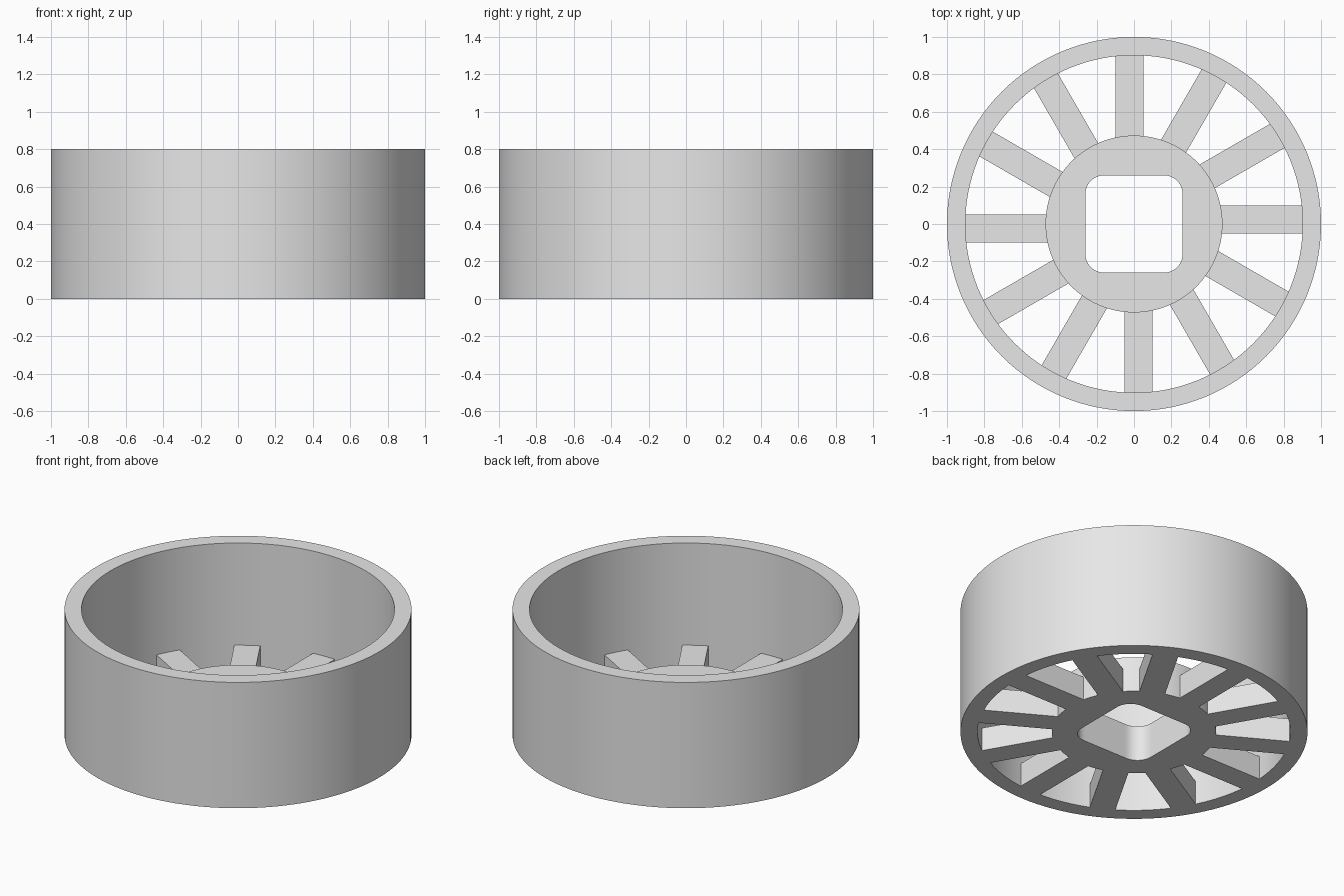
import bpy
import bmesh
import math

if "Cube" in bpy.data.objects:
    bpy.data.objects.remove(bpy.data.objects["Cube"])

SEG = 128
RIM_OUT, RIM_IN, RIM_H = 1.0, 0.902, 0.8
HUB_R, HUB_H = 0.473, 0.225
SPOKE_H = 0.15

grey = bpy.data.materials.new("plain grey")
grey.diffuse_color = (0.8, 0.8, 0.8, 1)
grey.use_nodes = True
grey.node_tree.nodes["Principled BSDF"].inputs["Base Color"].default_value = grey.diffuse_color


def finish(name, bm):
    bmesh.ops.recalc_face_normals(bm, faces=bm.faces)
    mesh = bpy.data.meshes.new(name)
    bm.to_mesh(mesh)
    bm.free()
    mesh.materials.append(grey)
    obj = bpy.data.objects.new(name, mesh)
    bpy.context.collection.objects.link(obj)
    bpy.ops.object.select_all(action='DESELECT')
    obj.select_set(True)
    bpy.context.view_layer.objects.active = obj
    bpy.ops.object.shade_smooth_by_angle(angle=math.radians(30))
    return obj


def hollow_prism(name, outer, inner, height):
    """Upright tube whose outer and inner walls follow radius functions."""
    bm = bmesh.new()
    loops = []
    for radius, z in ((outer, 0), (outer, height), (inner, height), (inner, 0)):
        loop = []
        for i in range(SEG):
            a = 2 * math.pi * i / SEG
            r = radius(a)
            loop.append(bm.verts.new((r * math.cos(a), r * math.sin(a), z)))
        loops.append(loop)
    for k in range(4):
        p, q = loops[k], loops[(k + 1) % 4]
        for i in range(SEG):
            j = (i + 1) % SEG
            bm.faces.new((p[i], p[j], q[j], q[i]))
    return finish(name, bm)


def rounded_square(a, half=0.26, corner=0.1):
    """Distance from the centre to a rounded square at angle a."""
    c, s = sorted((abs(math.cos(a)), abs(math.sin(a))), reverse=True)
    k = half - corner
    if half * s / c <= k:
        return half / c
    m = k * (c + s)
    return m + math.sqrt(m * m - 2 * k * k + corner * corner)


# Outer rim and the hub with its rounded square hole
hollow_prism("rim", lambda a: RIM_OUT, lambda a: RIM_IN, RIM_H)
hollow_prism("hub", lambda a: HUB_R, rounded_square, HUB_H)

# Twelve spokes, each set slightly to one side of the radial line
for n in range(12):
    bm = bmesh.new()
    bmesh.ops.create_cube(bm, size=1)
    for v in bm.verts:
        v.co.x = 0.455 if v.co.x < 0 else 0.91
        v.co.y = -0.05 if v.co.y < 0 else 0.10
        v.co.z = 0 if v.co.z < 0 else SPOKE_H
    spoke = finish(f"spoke_{n + 1}", bm)
    spoke.rotation_euler.z = math.radians(30 * n)
